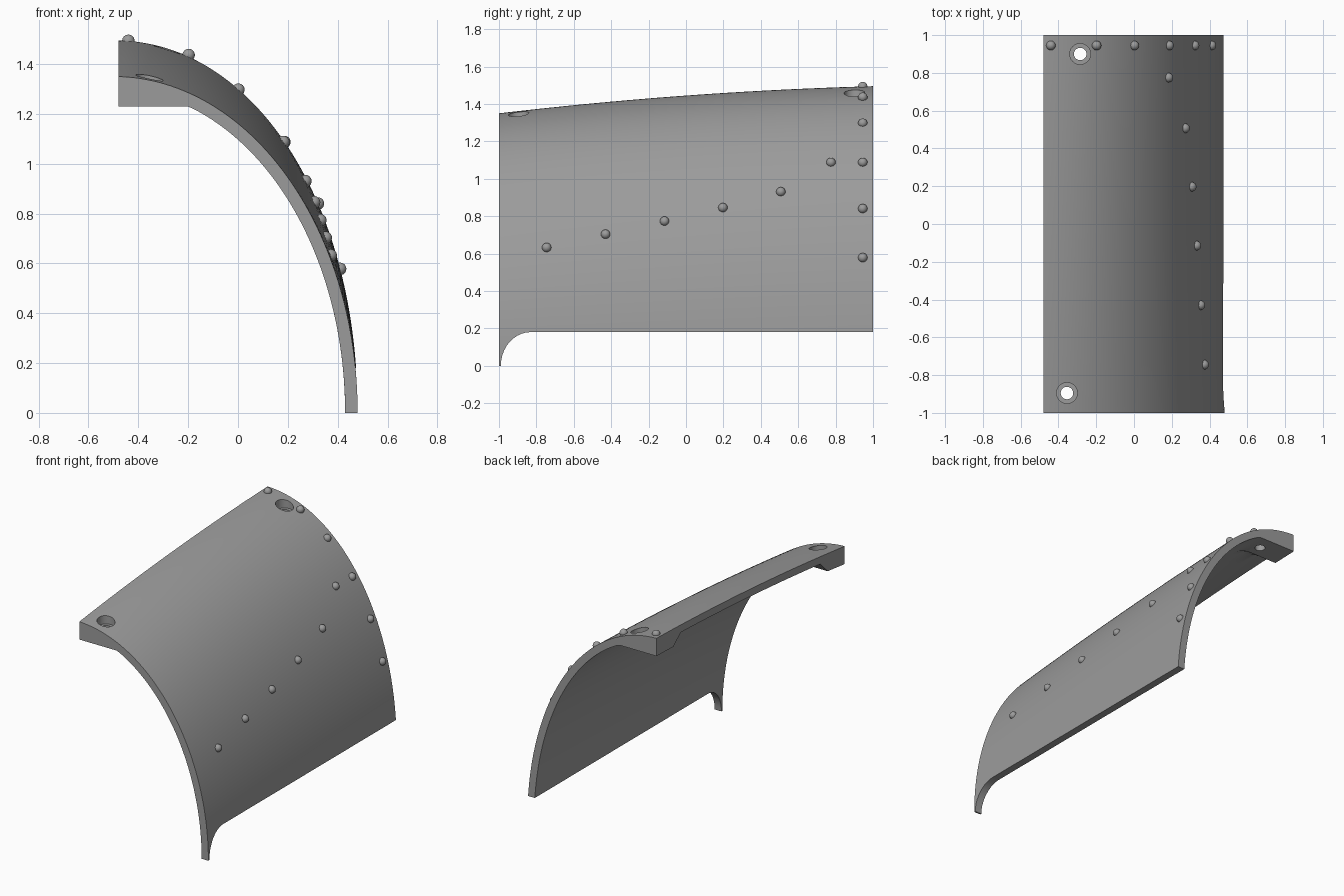
import bpy, bmesh, math

if "Cube" in bpy.data.objects:
    bpy.data.objects.remove(bpy.data.objects["Cube"])

grey = bpy.data.materials.new("plain grey")
grey.diffuse_color = (0.33, 0.33, 0.33, 1)
grey.use_nodes = True
grey.node_tree.nodes["Principled BSDF"].inputs["Base Color"].default_value = grey.diffuse_color

CX, A, THICK = -0.5, 0.98, 0.05
STEPS = 56


def crown(y):          # outer height along the length
    return 1.445 + 0.0725 * y - 0.0225 * y * y


def power(y):          # roundness of the section
    return 2.03 + 0.03 * y


def hem(y):            # lower edge, with a curved foot at the front
    if y <= -0.99:
        return 0.0
    if y >= -0.83:
        return 0.18
    return 0.18 * math.sqrt(max(0, 1 - ((-0.83 - y) / 0.16) ** 2))


def pad_drop(y):       # depth of the thick mounting pads at both ends
    d = 1 - abs(y)
    return 0.12 - 0.07 * min(1, max(0, (d - 0.18) / 0.08))


def section(y, inset):
    a, b, n = A - inset, crown(y) - inset, power(y)
    t0 = math.acos((0.02 / a) ** (n / 2))
    t1 = math.asin((hem(y) / b) ** (n / 2))
    pts = []
    for i in range(STEPS + 1):
        t = t0 + (t1 - t0) * i / STEPS
        x = CX + a * max(0, math.cos(t)) ** (2 / n)
        z = b * max(0, math.sin(t)) ** (2 / n)
        if inset and x < -0.1:
            z = min(z, crown(y) - pad_drop(y))
        pts.append((x, y, z))
    return pts


def finish(ob, smooth=True):
    ob.data.materials.clear()
    ob.data.materials.append(grey)
    bpy.ops.object.select_all(action='DESELECT')
    ob.select_set(True)
    bpy.context.view_layer.objects.active = ob
    if smooth:
        bpy.ops.object.shade_smooth_by_angle(angle=math.radians(30))


# curved shell: closed loops of outer and inner section lofted along y
stations = [-1] + [-0.83 - 0.16 * math.cos(math.pi / 2 * i / 10) for i in range(11)]
stations += [-0.82, -0.78, -0.74] + [-0.6 + 0.1 * i for i in range(13)] + [0.74, 0.78, 0.82, 0.9, 1]
bm = bmesh.new()
loops = []
for y in stations:
    pts = section(y, 0) + section(y, THICK)[::-1]
    loops.append([bm.verts.new(p) for p in pts])
m = len(loops[0])
for p, q in zip(loops, loops[1:]):
    for i in range(m):
        j = (i + 1) % m
        bm.faces.new((p[i], p[j], q[j], q[i]))
for ring in (loops[0], loops[-1]):
    for i in range(STEPS):
        bm.faces.new((ring[i], ring[i + 1], ring[m - 2 - i], ring[m - 1 - i]))
bmesh.ops.recalc_face_normals(bm, faces=bm.faces)
me = bpy.data.meshes.new("curved_shell")
bm.to_mesh(me)
bm.free()
shell = bpy.data.objects.new("curved_shell", me)
bpy.context.collection.objects.link(shell)

# counterbored mounting holes through the pads
for x, y in ((-0.285, 0.9), (-0.355, -0.895)):
    n = power(y)
    top = crown(y) * (1 - ((x - CX) / A) ** n) ** (1 / n)
    for r, low in ((0.055, top - 0.045), (0.033, top - 0.3)):
        bpy.ops.mesh.primitive_cylinder_add(vertices=40, radius=r, depth=top + 0.1 - low,
                                            location=(x, y, (top + 0.1 + low) / 2))
        cutter = bpy.context.object
        cutter.hide_render = True
        mod = shell.modifiers.new("hole", 'BOOLEAN')
        mod.operation, mod.solver, mod.object = 'DIFFERENCE', 'EXACT', cutter
        bpy.context.view_layer.objects.active = shell
        bpy.ops.object.modifier_apply(modifier=mod.name)
        bpy.data.objects.remove(cutter)
finish(shell)

# round rivets: one row along the back edge, one sweeping along the side
rivets = [(0.945, z) for z in (1.493, 1.436, 1.297, 1.087, 0.84, 0.578)]
rivets += [(0.775, 1.087), (0.507, 0.93), (0.197, 0.845), (-0.115, 0.773), (-0.43, 0.703), (-0.745, 0.632)]
for k, (y, z) in enumerate(rivets):
    n = power(y)
    x = CX + A * max(0, 1 - (z / crown(y)) ** n) ** (1 / n)
    x = {0: -0.44, 1: -0.198}.get(k, x)
    bpy.ops.mesh.primitive_uv_sphere_add(segments=20, ring_count=12, radius=0.025, location=(x, y, z))
    rivet = bpy.context.object
    rivet.name = "rivet_%d" % (k + 1)
    finish(rivet)
